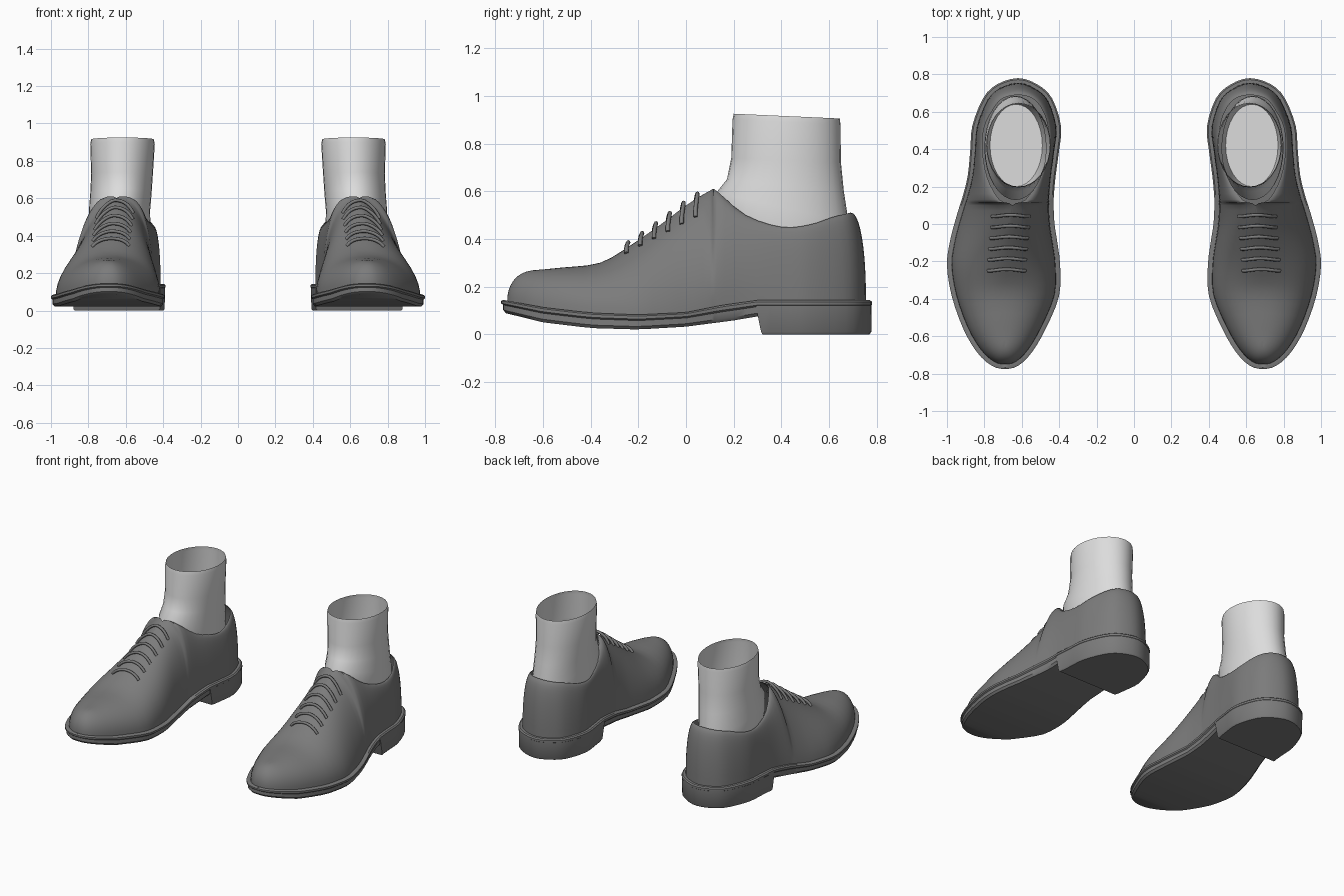
import bpy, bmesh, math
from mathutils import Vector

cube = bpy.data.objects.get("Cube")
if cube:
    bpy.data.objects.remove(cube, do_unlink=True)


def make_material(name, value):
    mat = bpy.data.materials.new(name)
    mat.use_nodes = True
    color = (value, value, value, 1)
    mat.diffuse_color = color
    mat.node_tree.nodes["Principled BSDF"].inputs["Base Color"].default_value = color
    return mat


leather = make_material("dark grey leather", 0.2)
knit = make_material("light grey knit", 0.72)


def lerp_table(table, y):
    """Piecewise linear lookup in (y, value) pairs."""
    if y <= table[0][0]:
        return table[0][1]
    for (a, va), (b, vb) in zip(table, table[1:]):
        if y <= b:
            return va + (vb - va) * (y - a) / (b - a)
    return table[-1][1]


# Sole height along the foot
SOLE_TOP = [(-.77, .145), (-.6, .113), (-.4, .09), (-.2, .082), (0, .092), (.15, .122), (.3, .143)]
SOLE_LOW = [(-.77, .092), (-.6, .05), (-.4, .026), (-.2, .02), (0, .032), (.2, .058), (.3, .075)]

# Stations toe to heel: base y, inner x, outer x, then top y, inner x, outer x, z
STATIONS = [
    (-.75, .69, .69, -.63, .69, .69, .268),
    (-.735, .63, .75, -.62, .69, .69, .27),
    (-.67, .565, .82, -.6, .69, .69, .272),
    (-.55, .495, .89, -.52, .69, .69, .28),
    (-.38, .425, .95, -.36, .685, .685, .3),
    (-.22, .42, .975, -.23, .68, .68, .375),
    (-.1, .435, .96, -.1, .67, .67, .465),
    (0, .45, .935, 0, .66, .66, .54),
    (.1, .455, .905, .1, .65, .65, .602),
    (.13, .455, .895, .13, .58, .72, .6),
    (.25, .445, .865, .25, .505, .785, .5),
    (.4, .425, .85, .4, .455, .81, .45),
    (.52, .415, .84, .52, .46, .8, .46),
    (.66, .46, .785, .61, .49, .755, .49),
    (.725, .53, .72, .67, .54, .705, .505),
    (.755, .62, .62, .69, .62, .62, .51),
]


def swap_sides(r):
    return (r[0], r[2], r[1], r[3], r[5], r[4], r[6])


def refine(rows, steps):
    """Smooth the stations with a spline that rounds both ends."""
    ext = [swap_sides(rows[1])] + rows + [swap_sides(rows[-2])]
    out = []
    for i in range(1, len(ext) - 2):
        for s in range(steps):
            t = s / steps
            out.append(tuple(
                0.5 * (2 * b + (c - a) * t + (2 * a - 5 * b + 4 * c - d) * t ** 2
                       + (3 * b - a - 3 * c + d) * t ** 3)
                for a, b, c, d in zip(*ext[i - 1:i + 3])))
    return out + [rows[-1]]


ROWS = refine(STATIONS, 3)
N = len(ROWS)


def finish(bm, name, mat, angle=40):
    bmesh.ops.remove_doubles(bm, verts=bm.verts[:], dist=0.0005)
    bmesh.ops.recalc_face_normals(bm, faces=bm.faces[:])
    mid = sum((v.co for v in bm.verts), Vector()) / len(bm.verts)
    if sum(f.normal.dot(f.calc_center_median() - mid) * f.calc_area() for f in bm.faces) < 0:
        bmesh.ops.reverse_faces(bm, faces=bm.faces[:])
    mesh = bpy.data.meshes.new(name)
    bm.to_mesh(mesh)
    bm.free()
    mesh.materials.append(mat)
    obj = bpy.data.objects.new(name, mesh)
    bpy.context.collection.objects.link(obj)
    bpy.ops.object.select_all(action='DESELECT')
    obj.select_set(True)
    bpy.context.view_layer.objects.active = obj
    bpy.ops.object.shade_smooth_by_angle(angle=math.radians(angle))
    mirror = obj.modifiers.new("other_foot", 'MIRROR')
    mirror.use_mirror_merge = False
    return obj


def bridge(bm, a, b, closed=True):
    n = len(a)
    for i in range(n if closed else n - 1):
        j = (i + 1) % n
        bm.faces.new((a[i], a[j], b[j], b[i]))


def power(y, outer):
    """Roundness of the cross-section; flatter on the outer instep."""
    return 2.2 - (0.7 * math.exp(-(y / 0.3) ** 2) if outer else 0)


# Shoe upper: two side sheets meeting on the instep and at the heel
bm = bmesh.new()
STEPS = 12
for outer in (0, 1):
    prev = None
    for r in ROWS:
        zb = lerp_table(SOLE_TOP, r[0]) - 0.005
        e = 2 / power(r[0], outer)
        line = []
        for k in range(STEPS + 1):
            a = math.pi / 2 * k / STEPS
            u, v = max(math.cos(a), 0) ** e, math.sin(a) ** e
            xt, xb = r[4 + outer], r[1 + outer]
            line.append(bm.verts.new((xt + (xb - xt) * u, r[3] + (r[0] - r[3]) * u,
                                      zb + (r[6] - zb) * v)))
        if prev:
            bridge(bm, prev, line, closed=False)
        prev = line
finish(bm, "shoe_upper", leather, 50)


# Outline of the foot, used by the sole and heel
def outline(rows):
    return [(r[1], r[0]) for r in rows] + [(r[2], r[0]) for r in rows[-2::-1]]


def offset(loop, d):
    out = []
    for i, p in enumerate(loop):
        q, s = Vector(loop[i - 1]), Vector(loop[(i + 1) % len(loop)])
        t = (s - q).normalized()
        out.append((p[0] - t.y * d, p[1] + t.x * d))
    return out


# Welted sole: rings of (outward offset, height blend from bottom to top)
bm = bmesh.new()
loop = outline(ROWS)[:-1]
rings = []
for d, blend in ((-.03, 1), (.017, 1), (.025, .9), (.025, .7), (.017, .6), (.017, .2), (.005, 0)):
    ring = []
    for x, y in offset(loop, d):
        low, top = lerp_table(SOLE_LOW, y), lerp_table(SOLE_TOP, y)
        ring.append(bm.verts.new((x, y, low + (top - low) * blend)))
    if rings:
        bridge(bm, rings[-1], ring)
    rings.append(ring)
for ring in (rings[0], rings[-1]):
    for i in range(N - 1):
        quad = [ring[i], ring[i + 1], ring[-i - 1], ring[-i]]
        bm.faces.new(list(dict.fromkeys(quad)))
finish(bm, "sole", leather)

# Heel block with a straight, slightly slanted front
bm = bmesh.new()
back = [r for r in ROWS if r[0] > 0.28]
loop = outline(back)
prev = None
for d, z, front in ((.023, .13, .29), (.022, .01, .315), (.015, 0, .32)):
    pts = offset(outline(ROWS)[:-1], d)
    first = N - len(back)
    pts = pts[first:first + len(loop)]
    pts[0], pts[-1] = (pts[0][0], front), (pts[-1][0], front)
    ring = [bm.verts.new((x, y, z)) for x, y in pts]
    if prev:
        bridge(bm, prev, ring)
    else:
        bm.faces.new(ring)
    prev = ring
bm.faces.new(prev)
finish(bm, "heel", leather)

# Sock: tilted oval rings of front y, back y, inner x, outer x, front z, back z
bm = bmesh.new()
SOCK = [
    (.2, .64, .49, .77, .25, .25),
    (.13, .685, .468, .8, .5, .4),
    (.128, .682, .47, .797, .595, .47),
    (.172, .662, .462, .79, .65, .6),
    (.19, .65, .455, .785, .74, .72),
    (.195, .648, .445, .79, .9, .88),
    (.2, .645, .45, .785, .925, .905),
]
prev = None
for yf, yb, xi, xo, zf, zb in SOCK:
    ring = []
    for k in range(32):
        a = math.tau * k / 32
        t = (1 - math.cos(a)) / 2
        ring.append(bm.verts.new(((xi + xo) / 2 + (xo - xi) / 2 * math.sin(a),
                                  yf + (yb - yf) * t, zf + (zb - zf) * t)))
    if prev:
        bridge(bm, prev, ring)
    else:
        bm.faces.new(ring)
    prev = ring
finish(bm, "sock", knit, 60)


# Laces: thin tubes following the instep
def instep_point(y, dx):
    outer = int(dx > 0)
    xt, xb, zt = (lerp_table([(r[3], r[c]) for r in ROWS if r[3] < .11], y)
                  for c in (4, 1 + outer, 6))
    zb = lerp_table(SOLE_TOP, y)
    p = power(y, outer)
    drop = (1 - abs(dx / (xb - xt)) ** p) ** (1 / p)
    return Vector((xt + dx, y, zb + (zt - zb) * drop))


curve = bpy.data.curves.new("laces", 'CURVE')
curve.dimensions = '3D'
curve.bevel_depth = 0.009
curve.bevel_resolution = 2
curve.use_fill_caps = True
for side in (1, -1):
    for i in range(6):
        y = -.235 + i * .058
        spline = curve.splines.new('POLY')
        spline.points.add(12)
        for k, point in enumerate(spline.points):
            s = k / 6 - 1
            lift = 0.014 * (1 - s ** 6)
            p = instep_point(y - 0.015 * s * s, s * 0.1)
            point.co = (p.x * side, p.y - lift * .5, p.z + lift, 1)
        spline.use_smooth = True
curve.materials.append(leather)
bpy.context.collection.objects.link(bpy.data.objects.new("laces", curve))
